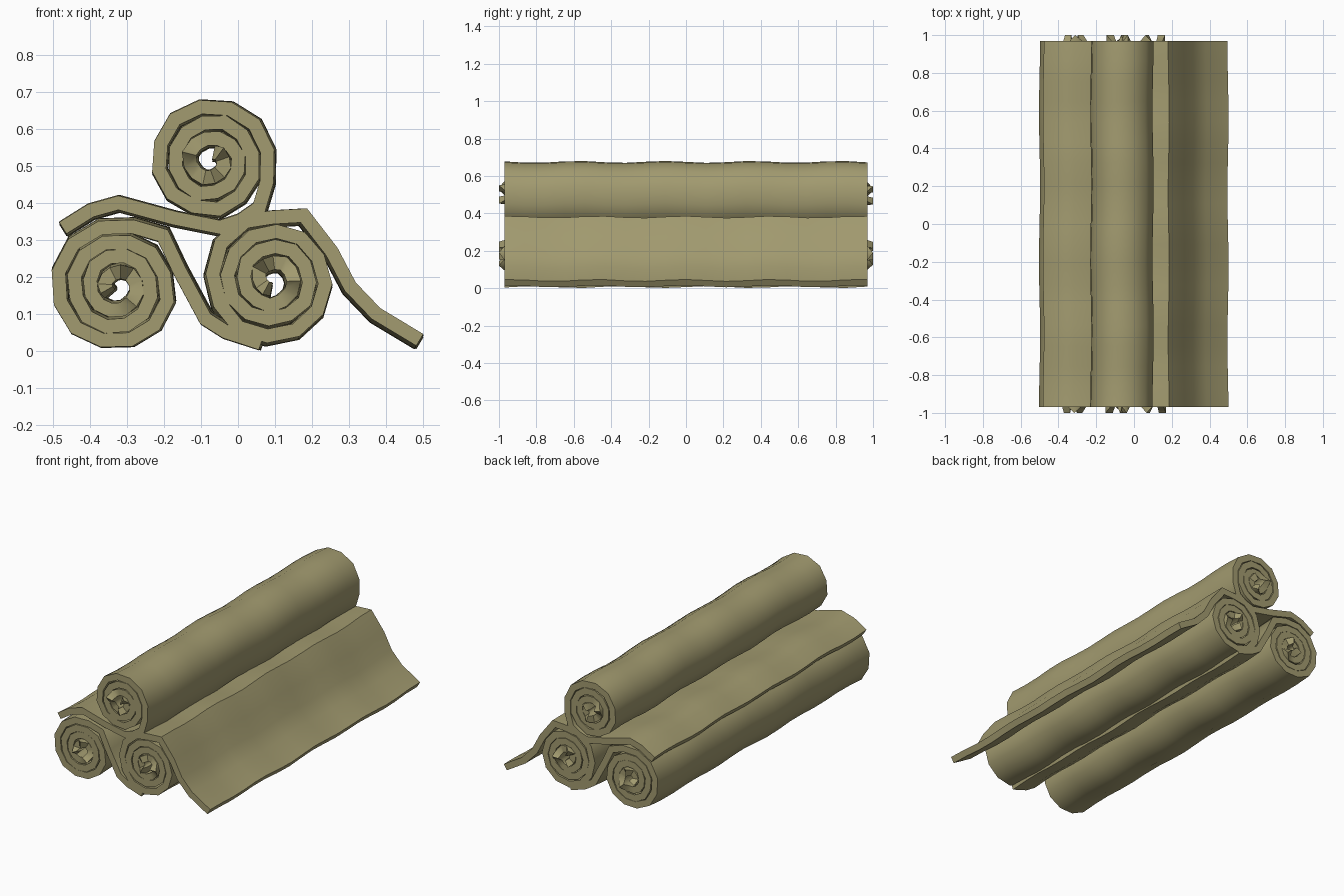
import bpy, bmesh, math, random
from mathutils import Vector

if "Cube" in bpy.data.objects:
    bpy.data.objects.remove(bpy.data.objects["Cube"])

random.seed(4)
HALF, THICK, PITCH, STEPS, RINGS = 0.97, 0.037, 0.042, 12, 19

cloth = bpy.data.materials.new("olive_cloth")
cloth.diffuse_color = (0.36, 0.325, 0.16, 1)
cloth.use_nodes = True
cloth.node_tree.nodes["Principled BSDF"].inputs["Base Color"].default_value = cloth.diffuse_color


def spiral(cx, cz, end_deg, r_end, tail):
    """Centre line of a sheet, from the core outwards (clockwise) and on into its loose tail."""
    n = int((r_end - 0.025) / PITCH * STEPS)
    pts = []
    for i in range(n + 1):
        back = (n - i) / STEPS
        a = math.radians(end_deg) + back * math.tau
        r = r_end - PITCH * back + random.uniform(-0.003, 0.003)
        pts.append(Vector((cx + r * math.cos(a), cz + r * math.sin(a))))
    return pts + [Vector(p) for p in tail]


def normals(pts):
    out = []
    for i, p in enumerate(pts):
        a = (p - pts[max(i - 1, 0)])
        b = (pts[min(i + 1, len(pts) - 1)] - p)
        a = a.normalized() if a.length else b.normalized()
        b = b.normalized() if b.length else a
        t = (a + b).normalized()
        out.append(Vector((-t.y, t.x)) / max(t.dot(a), 0.7))
    return out


def rolled_sheet(name, pts, phase):
    bm = bmesh.new()
    nor = normals(pts)
    grid = []
    for k in range(RINGS):
        y = -HALF + 2 * HALF * k / (RINGS - 1)
        # gentle waviness along the length
        dz = 0.005 * math.sin(y * 13.5 + phase)
        dx = 0.003 * math.sin(y * 8 + phase * 2)
        ring = []
        for i, (p, n) in enumerate(zip(pts, nor)):
            yy = y
            # frayed points of the core poke out of both ends
            if k in (0, RINGS - 1) and i < 11 and i % 4 == 1:
                yy = math.copysign(1.0, y)
            pair = []
            for s in (1, -1):
                q = p + n * s * THICK / 2
                pair.append(bm.verts.new((q.x + dx, yy, max(0.002, q.y + dz))))
            ring.append(pair)
        grid.append(ring)
    last = len(pts) - 1
    for k in range(RINGS - 1):
        g, h = grid[k], grid[k + 1]
        for i in range(last):
            for s in (0, 1):
                bm.faces.new((g[i][s], g[i + 1][s], h[i + 1][s], h[i][s]))
        for i in (0, last):
            bm.faces.new((g[i][0], g[i][1], h[i][1], h[i][0]))
    for g in (grid[0], grid[-1]):
        for i in range(last):
            bm.faces.new((g[i][0], g[i + 1][0], g[i + 1][1], g[i][1]))
    bmesh.ops.recalc_face_normals(bm, faces=bm.faces)
    me = bpy.data.meshes.new(name)
    bm.to_mesh(me)
    bm.free()
    me.materials.append(cloth)
    ob = bpy.data.objects.new(name, me)
    bpy.context.collection.objects.link(ob)
    bpy.ops.object.select_all(action='DESELECT')
    ob.select_set(True)
    bpy.context.view_layer.objects.active = ob
    bpy.ops.object.shade_smooth_by_angle(angle=math.radians(50))


# lower left roll, its tail tucked under the lower right roll
rolled_sheet("left_roll", spiral(-0.325, 0.175, 75, 0.17, [
    (-0.2, 0.315), (-0.155, 0.22), (-0.085, 0.09), (-0.03, 0.055), (0.065, 0.024)]), 0.0)

# lower right roll, its tail running down to the ground
rolled_sheet("right_roll", spiral(0.09, 0.19, 115, 0.17, [
    (0.09, 0.357), (0.175, 0.362), (0.25, 0.265), (0.3, 0.17),
    (0.37, 0.097), (0.488, 0.026)]), 1.7)

# top roll, its tail draped over the left roll
rolled_sheet("top_roll", spiral(-0.072, 0.51, -20, 0.163, [
    (0.06, 0.385), (0.01, 0.35), (-0.045, 0.332), (-0.17, 0.357),
    (-0.32, 0.398), (-0.395, 0.377), (-0.47, 0.33)]), 3.1)
